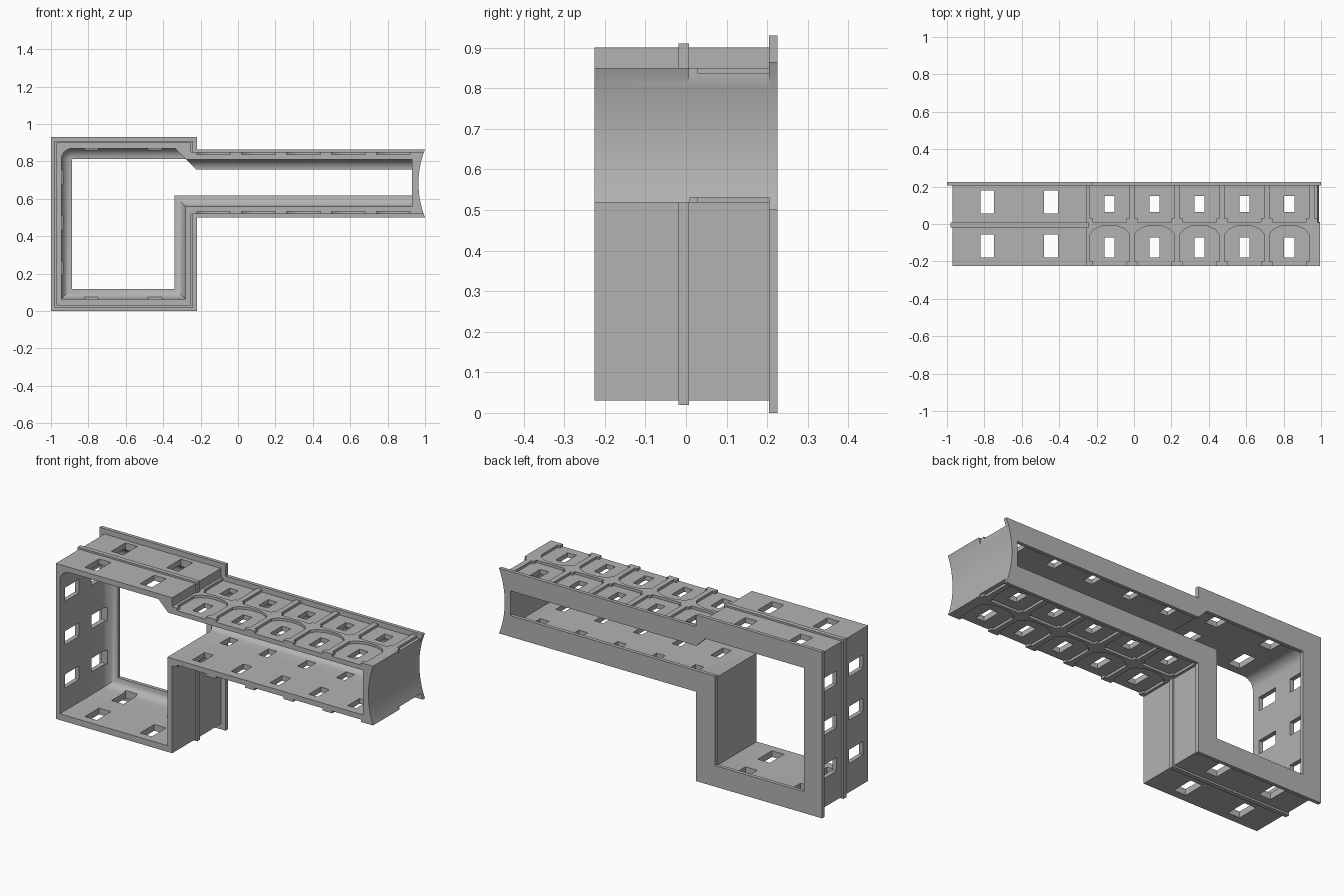
import bpy, bmesh, math
from mathutils import Vector

cube = bpy.data.objects.get("Cube")
if cube:
    bpy.data.objects.remove(cube)

grey = bpy.data.materials.new("plain grey")
grey.use_nodes = True
COLOUR = (0.45, 0.45, 0.45, 1)
grey.diffuse_color = COLOUR
grey.node_tree.nodes["Principled BSDF"].inputs["Base Color"].default_value = COLOUR


def loft(bm, loops):
    """Closed solid through matching loops of 3D points."""
    rings = [[bm.verts.new(p) for p in loop] for loop in loops]
    n = len(rings[0])
    for a, b in zip(rings, rings[1:]):
        for i in range(n):
            j = (i + 1) % n
            bm.faces.new((a[i], a[j], b[j], b[i]))
    bm.faces.new(rings[0][::-1])
    bm.faces.new(rings[-1])


def prism_y(bm, outline, y0, y1):
    loft(bm, [[(x, y, z) for x, z in outline] for y in (y0, y1)])


def prism_z(bm, outline, z0, z1):
    loft(bm, [[(x, y, z) for x, y in outline] for z in (z0, z1)])


def block(bm, x0, x1, y0, y1, z0, z1):
    prism_z(bm, [(x0, y0), (x1, y0), (x1, y1), (x0, y1)], z0, z1)


def finish(bm, name):
    bmesh.ops.recalc_face_normals(bm, faces=bm.faces)
    mesh = bpy.data.meshes.new(name)
    bm.to_mesh(mesh)
    bm.free()
    mesh.materials.append(grey)
    obj = bpy.data.objects.new(name, mesh)
    bpy.context.scene.collection.objects.link(obj)
    return obj


def combine(obj, tool, operation="DIFFERENCE"):
    mod = obj.modifiers.new("cut", "BOOLEAN")
    mod.operation, mod.solver, mod.object = operation, "EXACT", tool
    deps = bpy.context.evaluated_depsgraph_get()
    mesh = bpy.data.meshes.new_from_object(obj.evaluated_get(deps))
    obj.modifiers.clear()
    obj.data = mesh


def outline(left, right, bottom, top, arm_bottom, arm_top):
    """Box with an arm reaching to the right."""
    return [(left, bottom), (right, bottom), (right, arm_bottom), (1, arm_bottom),
            (1, arm_top), (right, arm_top), (right, top), (left, top)]


BACK = 0.205    # front face of the flange

# Main tube with a raised band round the box, and the back flange
bm = bmesh.new()
prism_y(bm, outline(-0.97, -0.25, 0.03, 0.90, 0.518, 0.85), -0.225, BACK)
frame = finish(bm, "main_frame")

bm = bmesh.new()
block(bm, -0.98, -0.24, -0.018, 0.007, 0.02, 0.91)
band = finish(bm, "band")
combine(frame, band, "UNION")

bm = bmesh.new()
prism_y(bm, outline(-1, -0.22, 0, 0.93, 0.50, 0.865), BACK, 0.225)
flange = finish(bm, "back_flange")

# Hollow: straight walls, then a fillet closing in to the flange opening
arc = [Vector((-0.885 + 0.06 * math.cos(a), 0.81 + 0.06 * math.sin(a)))
       for a in (math.pi - i * math.pi / 12 for i in range(7))]
wall = [Vector(p) for p in ((-0.335, 0.87), (-0.275, 0.81), (0.93, 0.81), (0.93, 0.56),
                            (-0.28, 0.56), (-0.28, 0.065), (-0.945, 0.065))]
hole = [Vector(p) for p in ((-0.275, 0.81), (-0.22, 0.755), (0.93, 0.755), (0.93, 0.62),
                            (-0.34, 0.62), (-0.34, 0.12), (-0.885, 0.12))]
start = arc + wall
end = [Vector((-0.885, 0.81))] * len(arc) + hole
RADIUS, STEPS = 0.055, 7
stations = [(-0.3, 0.0)]
for i in range(STEPS + 1):
    a = math.pi / 2 * i / STEPS
    stations.append((BACK - RADIUS + RADIUS * math.sin(a), min(1 - math.cos(a), 0.97)))
stations.append((0.3, 0.97))
bm = bmesh.new()
loops = []
for y, t in stations:
    pts = [p.lerp(q, t) for p, q in zip(start, end)]
    loops.append([(p.x, y, p.y) for p in pts])
loft(bm, loops)
hollow = finish(bm, "hollow_cutter")

# Concave arm end
bm = bmesh.new()
circle = [(1.458 + 0.493 * math.cos(a), 0.683 + 0.493 * math.sin(a))
          for a in (2 * math.pi * i / 128 for i in range(128))]
prism_y(bm, circle, -0.4, 0.4)
scoop = finish(bm, "end_cutter")

# Recessed panels above and below the arm
centres = [-0.13 + 0.24 * i for i in range(6)]
front_half = [(0.09, -0.25), (0.09, -0.2), (0.105, -0.2), (0.105, -0.055),
              (0.085, -0.03), (0.05, -0.013), (0.02, -0.008)]
back_half = [(0.105, 0.25), (0.105, 0.03), (0.09, 0.03), (0.09, 0.01)]
bm = bmesh.new()
for i, cx in enumerate(centres):
    for half in (front_half, back_half):
        if half is front_half and i == 5:
            continue
        shape = [(cx + x, y) for x, y in half] + [(cx - x, y) for x, y in reversed(half)]
        prism_z(bm, shape, 0.836, 0.88)
        prism_z(bm, shape, 0.48, 0.531)
panels = finish(bm, "panel_cutter")

# Window holes through the walls
bm = bmesh.new()
for cx in centres[:5]:
    block(bm, cx - 0.027, cx + 0.027, -0.178, -0.072, 0.4, 1)
    block(bm, cx - 0.027, cx + 0.027, 0.065, 0.15, 0.4, 1)
for side in (-1, 1):
    y0, y1 = sorted((side * 0.055, side * 0.18))
    for cx in (-0.785, -0.443):
        block(bm, cx - 0.037, cx + 0.037, y0, y1, -0.1, 1.1)
    for cz in (0.23, 0.472, 0.715):
        block(bm, -1.1, -0.9, y0, y1, cz - 0.038, cz + 0.038)
windows = finish(bm, "window_cutter")

# Notch in the upper corner of the arm end
bm = bmesh.new()
block(bm, 0.982, 1.05, 0.007, 0.25, 0.79, 0.9)
notch = finish(bm, "notch_cutter")

for tool in (hollow, scoop, panels, notch, windows):
    combine(frame, tool)
for tool in (hollow, scoop):
    combine(flange, tool)
for tool in (band, hollow, scoop, panels, notch, windows):
    bpy.data.objects.remove(tool)

# Smooth the fillets, keep the edges sharp
bpy.ops.object.select_all(action="DESELECT")
for obj in (frame, flange):
    obj.select_set(True)
bpy.context.view_layer.objects.active = frame
bpy.ops.object.shade_smooth_by_angle(angle=math.radians(30))
